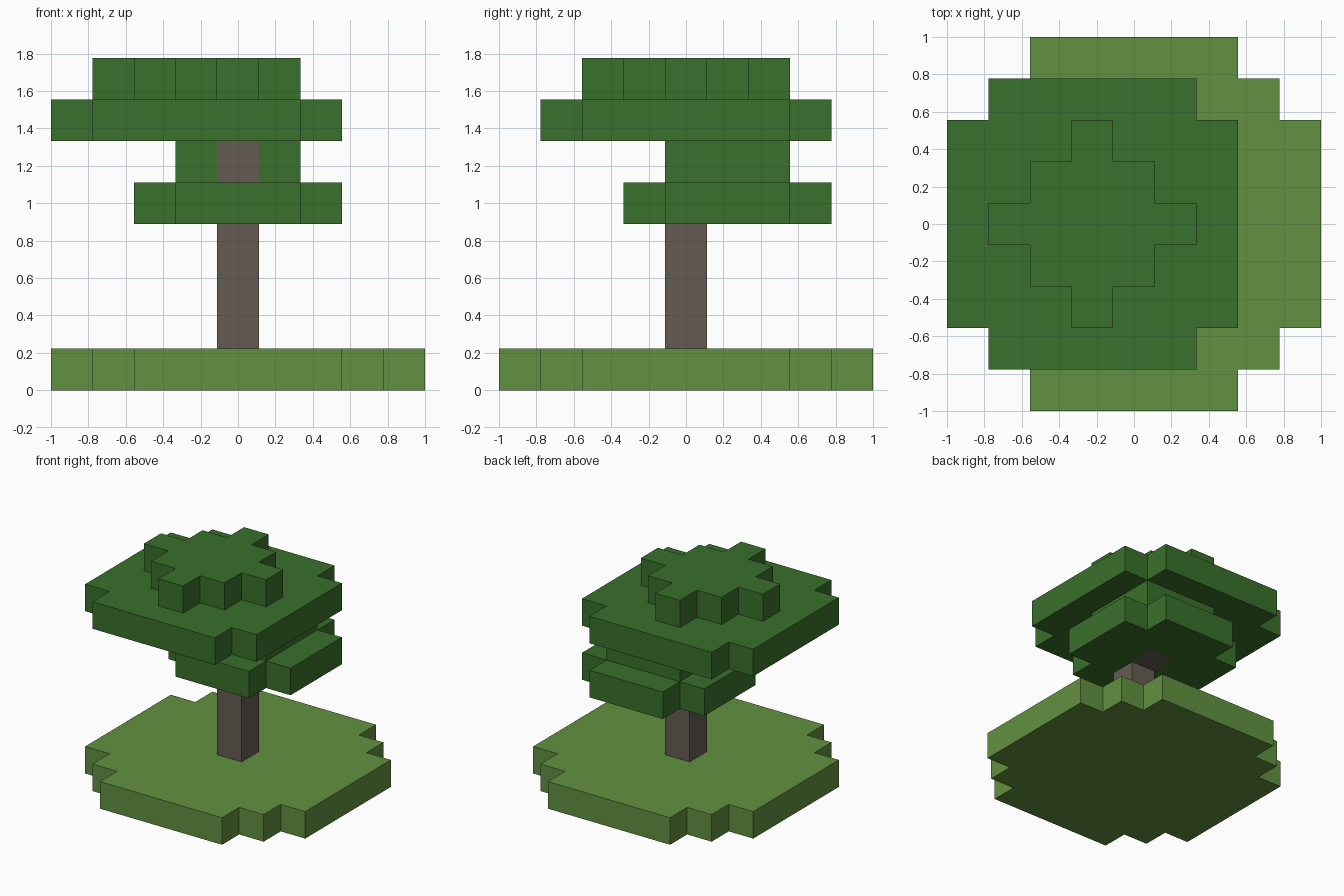
import bpy
import bmesh

cube = bpy.data.objects.get("Cube")
if cube:
    bpy.data.objects.remove(cube, do_unlink=True)

U = 2 / 9  # block size


def make_material(name, color):
    mat = bpy.data.materials.new(name)
    mat.use_nodes = True
    mat.diffuse_color = (*color, 1)
    bsdf = next(n for n in mat.node_tree.nodes if n.type == "BSDF_PRINCIPLED")
    bsdf.inputs["Base Color"].default_value = (*color, 1)
    bsdf.inputs["Roughness"].default_value = 1
    return mat


grass = make_material("grass green", (0.122, 0.283, 0.053))
leaf = make_material("leaf green", (0.042, 0.162, 0.025))
bark = make_material("bark brown", (0.130, 0.107, 0.084))


def disc(cx, cy, radius, reach):
    """Block cells of a stepped disc; reach limits |dx| + |dy|."""
    span = range(-radius, radius + 1)
    return {(cx + i, cy + j) for i in span for j in span
            if abs(i) + abs(j) <= reach}


def slab(name, cells, low, high, mat):
    """Extrude a set of cells between two block levels, as one closed skin."""
    bm = bmesh.new()
    z0, z1 = low * U, high * U

    def face(*points):
        bm.faces.new([bm.verts.new(p) for p in points])

    for i, j in sorted(cells):
        x, y, h = i * U, j * U, U / 2
        ring = [(x - h, y - h), (x + h, y - h), (x + h, y + h), (x - h, y + h)]
        face(*[(*p, z1) for p in ring])
        face(*[(*p, z0) for p in reversed(ring)])
        sides = [(0, -1), (1, 0), (0, 1), (-1, 0)]
        for k, (di, dj) in enumerate(sides):
            if (i + di, j + dj) not in cells:
                a, b = ring[k], ring[(k + 1) % 4]
                face((*a, z0), (*b, z0), (*b, z1), (*a, z1))
    bmesh.ops.remove_doubles(bm, verts=bm.verts[:], dist=0.001)
    # Merge coplanar blocks into large flat faces
    bmesh.ops.dissolve_limit(bm, angle_limit=0.01, verts=bm.verts[:],
                             edges=bm.edges[:])
    mesh = bpy.data.meshes.new(name)
    bm.to_mesh(mesh)
    bm.free()
    mesh.materials.append(mat)
    obj = bpy.data.objects.new(name, mesh)
    bpy.context.collection.objects.link(obj)
    return obj


trunk_cell, branch_cell = (0, 0), (0, 1)

# Ground and wood
slab("ground", disc(0, 0, 4, 6), 0, 1, grass)
slab("trunk", {trunk_cell}, 1, 6, bark)
slab("branch", {branch_cell}, 4, 5, bark)

# Foliage tiers, leaving room for the wood
slab("lower_foliage", disc(0, 1, 2, 3) - {trunk_cell, branch_cell}, 4, 5, leaf)
slab("middle_foliage", disc(0, 1, 1, 2) - {trunk_cell}, 5, 6, leaf)
slab("upper_foliage", disc(-1, 0, 3, 5), 6, 7, leaf)
slab("top_foliage", disc(-1, 0, 2, 2), 7, 8, leaf)
